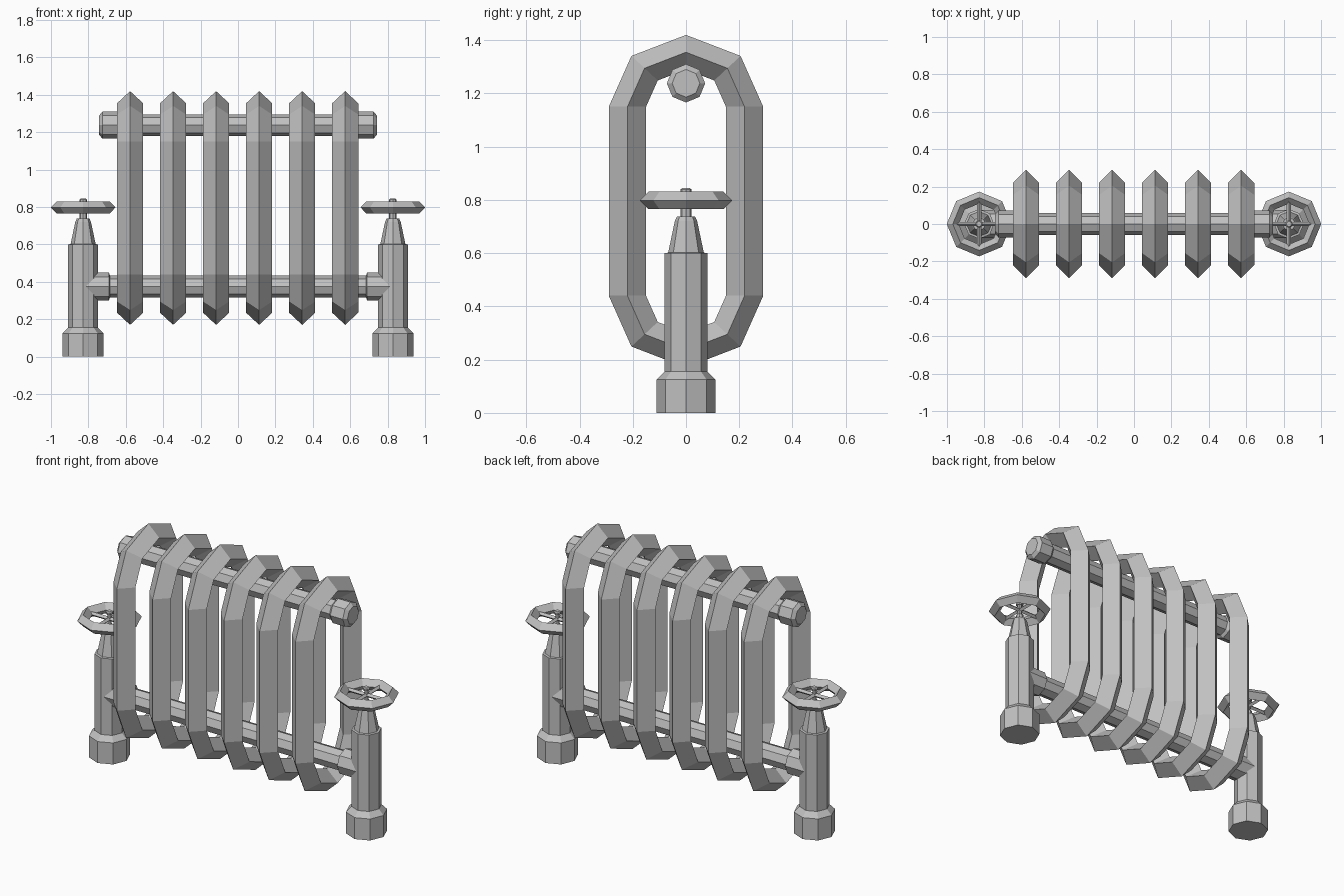
import bpy, bmesh
from math import sin, cos, pi
from mathutils import Matrix

default = bpy.data.objects.get("Cube")
if default:
    bpy.data.objects.remove(default, do_unlink=True)

metal = bpy.data.materials.new("cast_iron_grey")
metal.use_nodes = True
GREY = (0.53, 0.53, 0.53, 1)
metal.diffuse_color = GREY
metal.node_tree.nodes["Principled BSDF"].inputs["Base Color"].default_value = GREY


def finish(name, bm, matrix=Matrix()):
    """Turn a bmesh into a flat shaded metal object."""
    bmesh.ops.recalc_face_normals(bm, faces=bm.faces)
    mesh = bpy.data.meshes.new(name)
    bm.to_mesh(mesh)
    bm.free()
    mesh.materials.append(metal)
    obj = bpy.data.objects.new(name, mesh)
    bpy.context.collection.objects.link(obj)
    obj.matrix_world = matrix
    return obj


def lathe(name, profile, matrix, sides=8):
    """Revolve (radius, height) points around z, with capped ends."""
    bm = bmesh.new()
    rings = [[bm.verts.new((r * cos(2 * pi * i / sides), r * sin(2 * pi * i / sides), h))
              for i in range(sides)] for r, h in profile]
    for a, b in zip(rings, rings[1:]):
        for i in range(sides):
            j = (i + 1) % sides
            bm.faces.new((a[i], a[j], b[j], b[i]))
    bm.faces.new(rings[0])
    bm.faces.new(rings[-1])
    return finish(name, bm, matrix)


def diamond_loop(name, path, matrix):
    """Sweep a diamond section round a closed loop; path(offset) gives its points."""
    bm = bmesh.new()
    rings = []
    for offset, side in ((1, 0), (0, 1), (-1, 0), (0, -1)):
        rings.append([bm.verts.new((side, u, v)) for u, v in path(offset)])
    n = len(rings[0])
    for k in range(4):
        a, b = rings[k], rings[(k + 1) % 4]
        for i in range(n):
            j = (i + 1) % n
            bm.faces.new((a[i], a[j], b[j], b[i]))
    return finish(name, bm, matrix)


ALONG_X = Matrix.Rotation(pi / 2, 4, "Y")


# Radiator fins: stretched octagonal rings
def fin_path(offset):
    r = 0.22 + 0.07 * offset
    top = [(r * cos(i * pi / 4), 1.15 + 0.93 * r * sin(i * pi / 4)) for i in range(5)]
    return top + [(-y, 1.59 - z) for y, z in top]


for i in range(6):
    place = Matrix.Translation((-0.577 + 0.23 * i, 0, 0)) @ Matrix.Diagonal((0.07, 1, 1, 1))
    diamond_loop(f"fin_{i + 1}", fin_path, place)

# Horizontal pipes
lathe("upper_pipe", [(0.058, -0.70), (0.058, 0.70)],
      Matrix.Translation((0, 0, 1.238)) @ ALONG_X)
lathe("lower_pipe", [(0.058, -0.80), (0.058, 0.80)],
      Matrix.Translation((0, 0, 0.375)) @ ALONG_X)


# Handwheel rim
def wheel_path(offset):
    r = 0.141 + 0.032 * offset
    return [(r * cos(i * pi / 4), r * sin(i * pi / 4)) for i in range(8)]


VALVE = [(0.11, 0), (0.11, 0.125), (0.08, 0.155), (0.08, 0.6), (0.067, 0.602),
         (0.042, 0.72), (0.034, 0.738)]
STEM = [(0.02, 0.73), (0.02, 0.765), (0.012, 0.765), (0.012, 0.828),
        (0.02, 0.828), (0.02, 0.84), (0.014, 0.845)]

for label, s in (("right", -1), ("left", 1)):
    # End cap and collar on the pipes
    face_out = Matrix.Rotation(s * pi / 2, 4, "Y")
    lathe(f"{label}_end_cap", [(0.058, 0.63), (0.072, 0.645), (0.072, 0.725), (0.052, 0.742)],
          Matrix.Translation((0, 0, 1.238)) @ face_out)
    lathe(f"{label}_collar", [(0.06, 0.685), (0.074, 0.69), (0.074, 0.82)],
          Matrix.Translation((0, 0, 0.375)) @ face_out)
    # Valve body, stem and handwheel
    at = Matrix.Translation((0.828 * s, 0, 0))
    lathe(f"{label}_valve", VALVE, at)
    lathe(f"{label}_valve_stem", STEM, at)
    wheel = at @ Matrix.Translation((0, 0, 0.798))
    diamond_loop(f"{label}_wheel_rim", wheel_path,
                 wheel @ ALONG_X @ Matrix.Diagonal((0.033, 1, 1, 1)))
    for k in range(2):
        lathe(f"{label}_wheel_spoke_{k + 1}", [(0.012, -0.125), (0.012, 0.125)],
              wheel @ Matrix.Rotation(k * pi / 2, 4, "Z") @ ALONG_X, sides=4)
